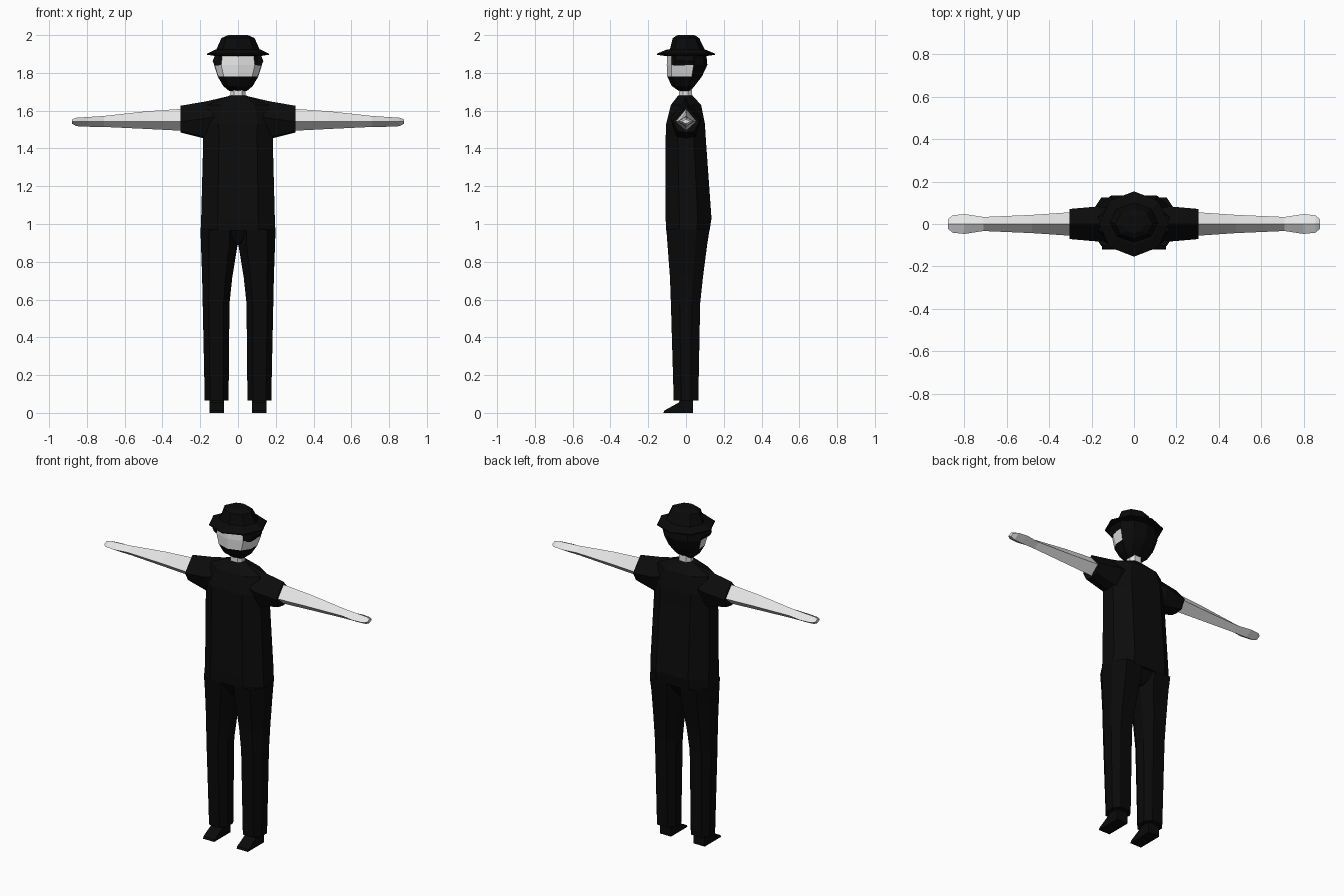
import bpy, bmesh, math

cube = bpy.data.objects.get("Cube")
if cube:
    bpy.data.objects.remove(cube, do_unlink=True)


def material(name, value):
    m = bpy.data.materials.new(name)
    m.use_nodes = True
    col = (value, value, value, 1.0)
    m.diffuse_color = col
    bsdf = next(n for n in m.node_tree.nodes if n.type == 'BSDF_PRINCIPLED')
    bsdf.inputs["Base Color"].default_value = col
    return m


SKIN = material("pale skin", 0.8)
SHIRT = material("black shirt", 0.0035)
TROUSERS = material("black trousers", 0.0028)
DARK = material("black hat and hair", 0.003)


def loft(name, rings, mats, rule=None):
    """Skin a list of equal-length point rings and cap both ends."""
    bm = bmesh.new()
    loops = [[bm.verts.new(p) for p in ring] for ring in rings]
    n = len(rings[0])
    for a, b in zip(loops, loops[1:]):
        for i in range(n):
            j = (i + 1) % n
            bm.faces.new((a[i], a[j], b[j], b[i]))
    bm.faces.new(loops[0][::-1])
    bm.faces.new(loops[-1])
    bmesh.ops.recalc_face_normals(bm, faces=bm.faces)
    if rule:
        for f in bm.faces:
            f.material_index = rule(f.calc_center_median())
    mesh = bpy.data.meshes.new(name)
    bm.to_mesh(mesh)
    bm.free()
    for m in mats:
        mesh.materials.append(m)
    ob = bpy.data.objects.new(name, mesh)
    bpy.context.collection.objects.link(ob)
    return ob


def box_ring(z, x0, x1, yf, yb, inset=0.55, side=0.4):
    """Eight-sided ring with chamfered corners."""
    cx, hx, cy = (x0 + x1) / 2, (x1 - x0) / 2, (yf + yb) / 2
    f, b = cy + (yf - cy) * side, cy + (yb - cy) * side
    w = hx * inset
    return [(cx - w, yf, z), (cx + w, yf, z), (x1, f, z), (x1, b, z),
            (cx + w, yb, z), (cx - w, yb, z), (x0, b, z), (x0, f, z)]


# Shirt body, tapering up to the collar
loft("shirt_body", [box_ring(z, -hx, hx, yf, yb) for z, hx, yf, yb in [
    (0.965, 0.198, -0.105, 0.125), (1.03, 0.195, -0.108, 0.135),
    (1.45, 0.184, -0.108, 0.105), (1.53, 0.186, -0.105, 0.10),
    (1.63, 0.165, -0.08, 0.08), (1.68, 0.045, -0.042, 0.035)]], [SHIRT])

# Neck
loft("neck", [box_ring(z, -0.04, 0.04, -0.038, 0.033) for z in (1.64, 1.74)], [SKIN])

# Pelvis wedge between the legs
loft("pelvis", [box_ring(z, -hx, hx, yf, yb) for z, hx, yf, yb in [
    (0.89, 0.01, -0.06, 0.07), (0.975, 0.11, -0.102, 0.12)]], [TROUSERS])

for s, side in ((1, "left"), (-1, "right")):
    def mirrored(rings):
        return [[(s * x, y, z) for x, y, z in r] for r in rings]

    # Trouser leg
    loft(side + "_trouser_leg", mirrored([box_ring(*r) for r in [
        (0.065, 0.05, 0.176, -0.065, 0.065), (0.58, 0.045, 0.187, -0.08, 0.075),
        (0.72, 0.03, 0.19, -0.085, 0.09), (0.89, 0.002, 0.196, -0.098, 0.112),
        (0.972, 0.0, 0.199, -0.104, 0.125)]]), [TROUSERS])

    # Shoe: side profile widened across the foot
    profile = [(-0.12, 0), (0.036, 0), (0.036, 0.075), (-0.03, 0.075),
               (-0.038, 0.055), (-0.115, 0.012)]
    loft(side + "_shoe", mirrored([[(x, y, z) for y, z in profile]
                                   for x in (0.075, 0.15)]), [DARK])

    # Sleeve: six-sided with a ridge on top
    def sleeve_ring(x, top, mid, low, bottom, w):
        return [(x, 0, top), (x, -w, mid), (x, -w * 0.6, low),
                (x, 0, bottom), (x, w * 0.6, low), (x, w, mid)]
    loft(side + "_sleeve", mirrored([sleeve_ring(*r) for r in [
        (0.045, 1.678, 1.58, 1.47, 1.46, 0.055),
        (0.165, 1.65, 1.56, 1.46, 1.45, 0.083),
        (0.304, 1.626, 1.542, 1.49, 1.484, 0.071)]]), [SHIRT])

    # Arm and hand: diamond section
    loft(side + "_arm", mirrored([
        [(x, 0, top), (x, -w, 1.543), (x, 0, bottom), (x, w, 1.543)]
        for x, top, bottom, w in [
            (0.26, 1.612, 1.492, 0.058), (0.48, 1.597, 1.503, 0.043),
            (0.71, 1.572, 1.514, 0.033), (0.80, 1.566, 1.515, 0.047),
            (0.855, 1.563, 1.518, 0.041), (0.878, 1.554, 1.53, 0.022)]]), [SKIN])


# Head: beard below, hair around, pale face and cheeks
HALF = [(0.0, -1.0), (0.70, -0.76), (0.97, -0.3), (1.0, 0.36), (0.62, 0.85), (0.0, 1.0)]
OUTLINE = HALF + [(-x, y) for x, y in HALF[-2:0:-1]]


def head_ring(z, hx, yf, yb):
    return [(x * hx, y * (yb if y > 0 else -yf), z) for x, y in OUTLINE]


def head_colour(c):
    front = c.y < -0.055 and abs(c.x) < 0.06
    cheek = c.y < 0.04 and c.z < 1.84
    return 1 if c.z > 1.783 and c.z < 1.894 and (front or cheek) else 0


loft("head", [head_ring(*r) for r in [
    (1.703, 0.045, -0.035, 0.022), (1.73, 0.078, -0.075, 0.045),
    (1.782, 0.108, -0.10, 0.085), (1.842, 0.127, -0.102, 0.113),
    (1.895, 0.118, -0.10, 0.108)]], [DARK, SKIN], head_colour)

# Hair tufts at the temples
for s, side in ((1, "left"), (-1, "right")):
    loft(side + "_temple_hair", [
        [(s * x, y, z) for x, y in ((0.10, -0.068), (w, -0.055), (w, 0.04), (0.10, 0.06))]
        for z, w in ((1.838, 0.123), (1.862, 0.134), (1.895, 0.122))], [DARK])


# Hat: eight-sided crown and drooping brim
def hat_ring(z, rx, ry, dy=0.0):
    return [(rx * math.sin(math.tau * k / 8), dy + ry * math.cos(math.tau * k / 8), z)
            for k in range(8)]


loft("hat_brim", [hat_ring(*r) for r in [
    (1.888, 0.11, 0.10), (1.896, 0.164, 0.154), (1.902, 0.164, 0.154),
    (1.925, 0.118, 0.098)]], [DARK])
loft("hat_crown", [hat_ring(*r) for r in [
    (1.905, 0.122, 0.105, 0.005), (1.93, 0.112, 0.09, 0.006),
    (1.984, 0.088, 0.07, 0.0), (2.0, 0.052, 0.045, 0.0)]], [DARK])
